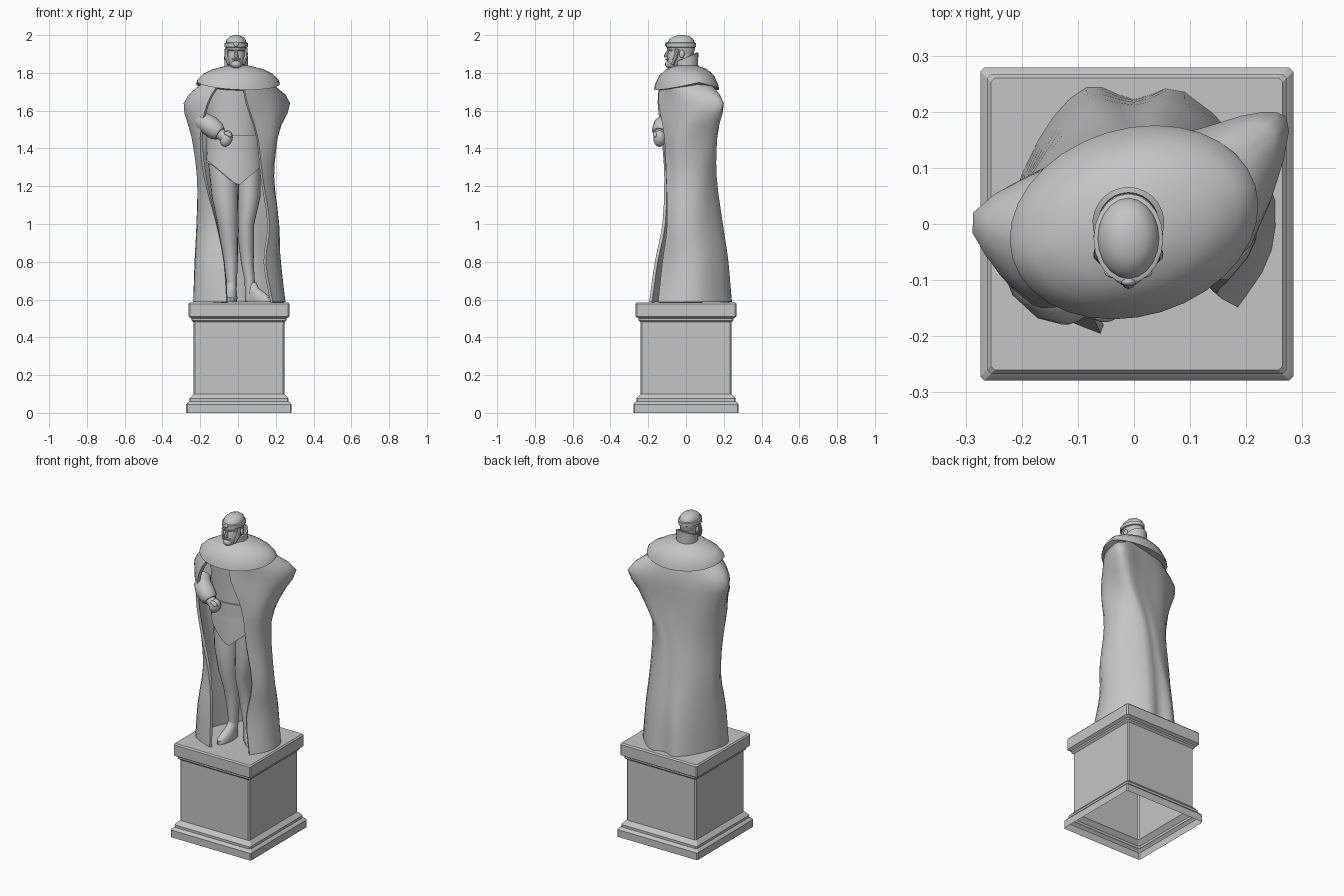
import bpy
import math
from mathutils import Vector, Matrix

if "Cube" in bpy.data.objects:
    bpy.data.objects.remove(bpy.data.objects["Cube"], do_unlink=True)

stone = bpy.data.materials.new("grey_stone")
stone.use_nodes = True
STONE_COLOUR = (0.56, 0.56, 0.56, 1)
stone.diffuse_color = STONE_COLOUR
stone.node_tree.nodes["Principled BSDF"].inputs["Base Color"].default_value = STONE_COLOUR


def finish(obj, angle=40, thickness=0):
    """Add the material, optional thickness and smooth shading."""
    obj.data.materials.append(stone)
    bpy.ops.object.select_all(action='DESELECT')
    obj.select_set(True)
    bpy.context.view_layer.objects.active = obj
    if thickness:
        shell = obj.modifiers.new("shell", 'SOLIDIFY')
        shell.thickness = thickness
        shell.offset = -1
        bpy.ops.object.modifier_apply(modifier=shell.name)
    bpy.ops.object.shade_smooth_by_angle(angle=math.radians(angle))
    return obj


def loft(name, rings, closed=True, caps=(True, True), angle=40, thickness=0):
    """Join rings of equal length, listed from bottom to top."""
    n = len(rings[0])
    verts = [p for r in rings for p in r]
    faces = []
    for i in range(len(rings) - 1):
        for j in range(n if closed else n - 1):
            k = (j + 1) % n
            faces.append((i * n + j, i * n + k, (i + 1) * n + k, (i + 1) * n + j))
    if closed and caps[0]:
        faces.append(tuple(reversed(range(n))))
    if closed and caps[1]:
        faces.append(tuple(range(len(verts) - n, len(verts))))
    mesh = bpy.data.meshes.new(name)
    mesh.from_pydata(verts, [], faces)
    obj = bpy.data.objects.new(name, mesh)
    bpy.context.collection.objects.link(obj)
    return finish(obj, angle, thickness)


def oval(x, y, z, rx, ry, turn=0, n=20, drop=0):
    """Horizontal ellipse; drop lowers its front and back."""
    pts = []
    for i in range(n):
        a = math.tau * i / n
        p = Matrix.Rotation(math.radians(turn), 3, 'Z') @ Vector((rx * math.cos(a), ry * math.sin(a), 0))
        pts.append(p + Vector((x, y, z - drop * abs(math.sin(a)))))
    return pts


def tube(name, stations, n=14):
    """Round limb through (x, y, z, radius) stations."""
    pts = [Vector(s[:3]) for s in stations]
    rings = []
    for i, s in enumerate(stations):
        way = pts[min(i + 1, len(pts) - 1)] - pts[max(i - 1, 0)]
        q = way.to_track_quat('Z', 'Y')
        rings.append([pts[i] + q @ p for p in oval(0, 0, 0, s[3], s[3], n=n)])
    return loft(name, rings)


def ball(name, centre, size, turn=0):
    bpy.ops.mesh.primitive_uv_sphere_add(segments=16, ring_count=10, radius=1, location=centre)
    obj = bpy.context.object
    obj.name = name
    obj.scale = size
    obj.rotation_euler.y = math.radians(turn)
    return finish(obj)


def spline(pts, sub):
    """Smooth curve through the points."""
    out = []
    for i in range(len(pts) - 1):
        a, b, c, d = (pts[max(0, min(len(pts) - 1, i + k))] for k in (-1, 0, 1, 2))
        for s in range(sub):
            t = s / sub
            out.append(0.5 * (2 * b + (c - a) * t + (2 * a - 5 * b + 4 * c - d) * t * t
                              + (3 * b - a - 3 * c + d) * t ** 3))
    return out + [pts[-1]]


# Pedestal: chamfered square mouldings, hollow underneath
def square(h, z, c=0.007):
    corners = [(h, c - h), (h, h - c), (h - c, h), (c - h, h),
               (-h, h - c), (-h, c - h), (c - h, -h), (h - c, -h)]
    return [Vector((x + 0.005, y, z)) for x, y in corners]


pedestal_profile = [(.279, 0), (.279, .045), (.271, .055), (.263, .06), (.263, .075), (.25, .09),
                    (.24, .1), (.24, .48), (.251, .49), (.251, .5), (.267, .51), (.267, .577), (.26, .585)]
loft("pedestal", [square(h, z) for h, z in pedestal_profile], caps=(False, True), angle=20)

# Cloak: open sheet from one front edge round the back to the other
cloak_levels = {
    .587: [(-.06, -.195), (-.2, -.13), (-.237, -.03), (-.17, .15), (-.085, .243), (0, .222), (.09, .235), (.235, .09), (.185, -.148)],
    .8: [(-.075, -.165), (-.188, -.125), (-.23, -.015), (-.163, .135), (-.08, .218), (0, .212), (.09, .217), (.215, .09), (.147, -.125)],
    1.0: [(-.115, -.125), (-.18, -.09), (-.22, .01), (-.15, .13), (-.06, .183), (0, .185), (.08, .188), (.195, .08), (.168, -.1)],
    1.25: [(-.18, -.115), (-.2, -.08), (-.216, 0), (-.14, .11), (-.04, .15), (.02, .155), (.08, .157), (.175, .08), (.13, -.105)],
    1.46: [(-.2, -.13), (-.225, -.085), (-.243, .01), (-.14, .11), (0, .14), (.09, .155), (.18, .16), (.202, .07), (.105, -.115)],
    1.64: [(-.162, -.15), (-.24, -.088), (-.287, .02), (-.13, .11), (0, .145), (.1, .165), (.23, .2), (.276, .165), (.05, -.145)],
    1.745: [(-.1, -.14), (-.16, -.1), (-.19, -.01), (-.12, .085), (0, .125), (.08, .135), (.152, .12), (.175, .03), (.03, -.138)],
}
rows = [[Vector((x, y, z)) for x, y in reversed(level)] for z, level in cloak_levels.items()]
# An extra point keeps the chest side full between the elbow and the edge
for i, row in enumerate(rows):
    middle = (row[0] + row[1]) / 2
    bulge = .035 + .015 * (i >= 4)
    row.insert(1, middle + Vector((bulge, -bulge / 2, 0)))
columns = [spline(list(c), 3) for c in zip(*rows)]
loft("cloak", [spline(list(r), 3) for r in zip(*columns)], closed=False, thickness=.016, angle=50)

# Shoulder cape, sloping from the neck
cape = [(1.705, .1, .08, 0), (1.746, .214, .154, .035), (1.75, .226, .167, .04), (1.768, .22, .161, .03),
        (1.795, .19, .14, .01), (1.82, .135, .105, 0), (1.835, .075, .065, 0), (1.842, .04, .04, 0)]
loft("shoulder_cape", [oval(0, .003, z, a, b, 17, 32, d) for z, a, b, d in cape])

# Torso, pointed tunic hem and belt
def hem(ring):
    return [Vector((p.x, p.y, 1.2 + abs(p.x) * .85 if p.y < 0 else 1.33)) for p in ring]


loft("tunic", [hem(oval(-.02, 0, 1.3, .15, .106, n=32)),
               oval(-.02, 0, 1.385, .145, .104, n=32), oval(-.02, 0, 1.46, .135, .098, n=32),
               oval(-.025, 0, 1.6, .145, .108, n=32), oval(-.025, 0, 1.735, .15, .11, n=32)])
loft("belt", [oval(-.02, 0, z, .147, .108, n=32) for z in (1.385, 1.47)])

# Legs and feet
legs = {
    "right_leg": [(-.035, 0, .59, .027, .033), (-.033, 0, .7, .027, .033), (-.038, .005, .8, .037, .043),
                  (-.046, 0, .9, .045, .05), (-.055, -.02, 1.0, .053, .055), (-.07, -.01, 1.15, .07, .075),
                  (-.083, 0, 1.33, .075, .072)],
    "left_leg": [(.066, .01, .59, .028, .033), (.062, .01, .7, .027, .033), (.049, .015, .8, .034, .043),
                 (.044, .01, .9, .041, .05), (.043, -.01, 1.0, .043, .055), (.06, 0, 1.15, .06, .072),
                 (.06, 0, 1.33, .06, .07)],
}
for name, stations in legs.items():
    loft(name, [oval(*s) for s in stations])
for name, x, y, turn in (("right_foot", -.034, 0, -4), ("left_foot", .068, .01, 48)):
    swing = Matrix.Rotation(math.radians(turn), 3, 'Z')
    rings = []
    for z, reach, rx, ry in ((.586, -.05, .032, .088), (.61, -.05, .034, .088),
                             (.632, -.035, .031, .066), (.66, -.01, .027, .04), (.69, 0, .025, .032)):
        c = swing @ Vector((0, reach, 0))
        rings.append(oval(x + c.x, y + c.y, z, rx, ry, turn))
    loft(name, rings)

# Right arm bent across the waist
tube("right_sleeve", [(-.205, -.045, 1.56, .04), (-.178, -.095, 1.54, .05), (-.145, -.12, 1.517, .055),
                      (-.112, -.132, 1.49, .05), (-.096, -.138, 1.478, .038)])
tube("right_wrist", [(-.12, -.13, 1.495, .032), (-.07, -.14, 1.46, .03)])
ball("right_fist", (-.062, -.14, 1.452), (.033, .033, .045), 20)
ball("right_thumb", (-.052, -.163, 1.475), (.024, .012, .013), 30)

# Head, beard and circlet
head = [(1.83, -.065, .025, .03), (1.85, -.055, .04, .048), (1.88, -.038, .048, .062),
        (1.9, -.028, .05, .07), (1.915, -.024, .05, .068), (1.925, -.026, .054, .074),
        (1.955, -.026, .056, .074), (1.978, -.024, .05, .064), (1.993, -.022, .033, .043), (2.0, -.021, .012, .015)]
loft("head", [oval(-.01, y, z, a, b) for z, y, a, b in head])
loft("neck", [oval(-.01, -.005, z, .045, .045) for z in (1.8, 1.9)])
loft("circlet", [oval(-.01, -.026, z, r, r + .018) for z, r in
                 ((1.934, .056), (1.937, .062), (1.957, .062), (1.96, .056))])
ball("circlet_jewel", (-.01, -.103, 1.952), (.013, .008, .013))
ball("beard", (-.01, -.085, 1.846), (.028, .026, .022))
ball("moustache", (-.01, -.095, 1.872), (.025, .014, .006))
tube("nose", [(-.01, -.104, 1.882, .012), (-.01, -.104, 1.892, .012), (-.01, -.092, 1.922, .006)], 8)
for side, word in ((-1, "right"), (1, "left")):
    ball(word + "_brow", (-.01 + side * .022, -.086, 1.922), (.021, .011, .005), side * 8)
    ball(word + "_ear", (-.01 + side * .053, -.022, 1.9), (.009, .014, .021))
    tube(word + "_side_hair", [(-.01 + side * .05, -.045, 1.93, .01), (-.01 + side * .051, -.055, 1.885, .012),
                               (-.01 + side * .036, -.072, 1.845, .01)], 8)

# High collar, open at the throat and tallest behind
arc = [math.radians(90 + t) for t in range(-140, 141, 14)]
loft("collar", [[Vector((-.01 + r * math.cos(a), .002 + r * math.sin(a), z + rise * math.sin(a))) for a in arc]
                for z, r, rise in ((1.815, .064, 0), (1.85, .062, .01), (1.882, .064, .026))],
     closed=False, thickness=.01)
